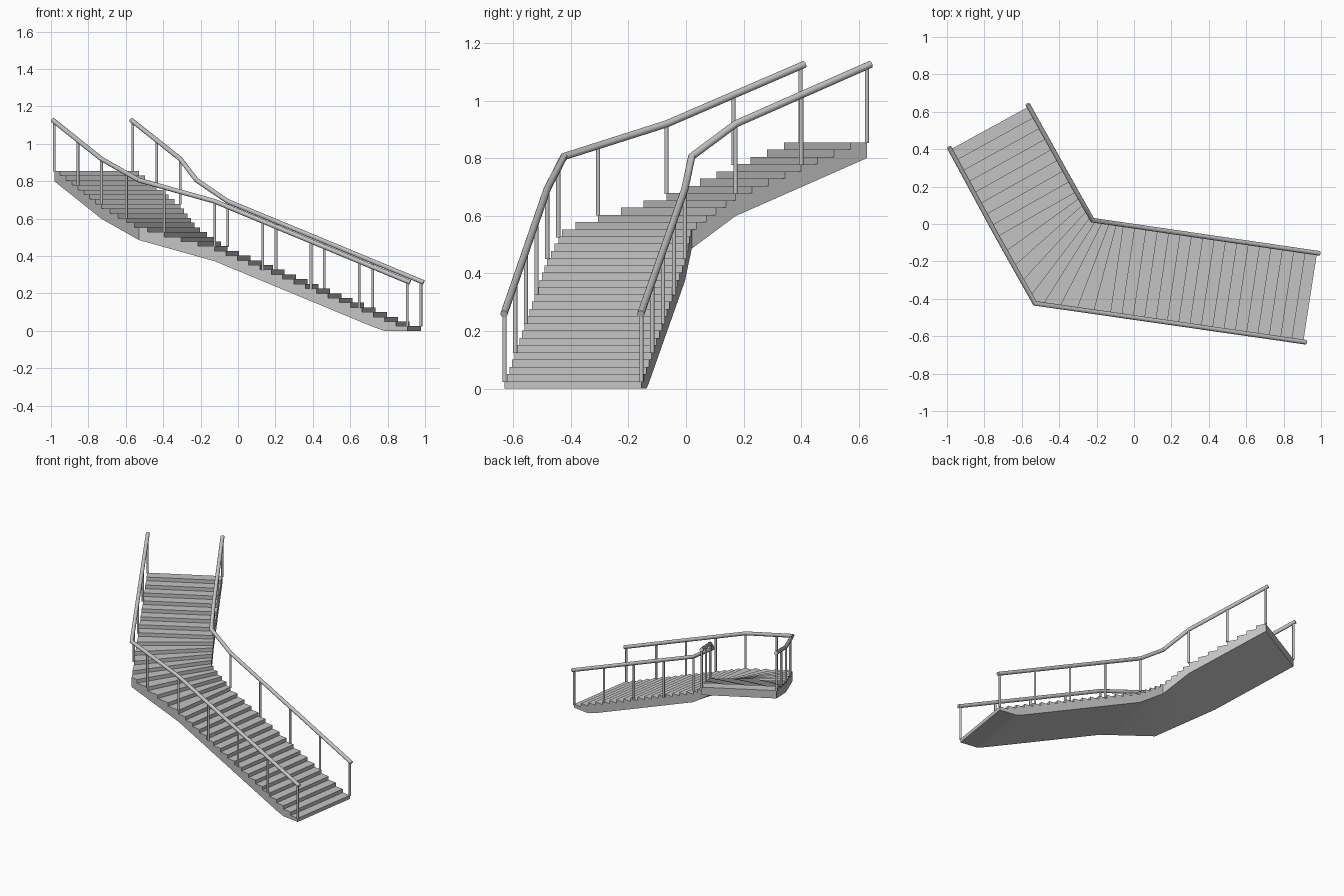
import bpy, bmesh, math
from mathutils import Vector

if "Cube" in bpy.data.objects:
    bpy.data.objects.remove(bpy.data.objects["Cube"])

STEPS = 34
RISE = 0.855 / STEPS
RAIL_H, SLAB_DROP = 0.24, 0.08
RAIL_R, POST_R = 0.0125, 0.0075

# Plan of both edges, keyed by step number: lower flight, winders, upper flight
KEYS = [0, 17, 21.5, 26, 34]
OUTER = [(0.905, -0.63), (-0.125, -0.482), (-0.53, -0.424), (-0.73, -0.068), (-0.982, 0.398)]
INNER = [(0.978, -0.155), (-0.055, -0.004), (-0.222, 0.02), (-0.308, 0.172), (-0.562, 0.628)]

grey = bpy.data.materials.new("light grey")
grey.diffuse_color = (0.55, 0.55, 0.55, 1)
grey.use_nodes = True
grey.node_tree.nodes["Principled BSDF"].inputs["Base Color"].default_value = grey.diffuse_color


def plan(edge, s):
    """Point on an edge at step number s."""
    for i in range(len(KEYS) - 1):
        if s <= KEYS[i + 1]:
            t = (s - KEYS[i]) / (KEYS[i + 1] - KEYS[i])
            return Vector(edge[i]).lerp(Vector(edge[i + 1]), t)


def at(edge, s, z):
    p = plan(edge, s)
    return Vector((p.x, p.y, z))


def nosing(s):
    return RISE * (s + 1)


def under(s):
    return max(0.0, nosing(s) - SLAB_DROP)


def finish(bm, name, smooth=False):
    bmesh.ops.remove_doubles(bm, verts=bm.verts, dist=1e-5)
    bmesh.ops.recalc_face_normals(bm, faces=bm.faces)
    me = bpy.data.meshes.new(name)
    bm.to_mesh(me)
    bm.free()
    me.materials.append(grey)
    ob = bpy.data.objects.new(name, me)
    bpy.context.collection.objects.link(ob)
    if smooth:
        bpy.ops.object.select_all(action='DESELECT')
        ob.select_set(True)
        bpy.context.view_layer.objects.active = ob
        bpy.ops.object.shade_smooth_by_angle(angle=math.radians(35))
    return ob


def tube(bm, pts, r, sides):
    """Mitred round tube along a polyline."""
    dirs = [(b - a).normalized() for a, b in zip(pts, pts[1:])]
    d = dirs[0]
    u = d.orthogonal().normalized()
    v = d.cross(u)
    ring = [pts[0] + r * (math.cos(a) * u + math.sin(a) * v)
            for a in (2 * math.pi * k / sides for k in range(sides))]
    rings = [[bm.verts.new(p) for p in ring]]
    for i, d in enumerate(dirs):
        n = d if i == len(dirs) - 1 else (d + dirs[i + 1]).normalized()
        ring = [p + d * ((pts[i + 1] - p).dot(n) / d.dot(n)) for p in ring]
        rings.append([bm.verts.new(p) for p in ring])
    for a, b in zip(rings, rings[1:]):
        for k in range(sides):
            j = (k + 1) % sides
            bm.faces.new((a[k], a[j], b[j], b[k]))
    bm.faces.new(rings[0])
    bm.faces.new(rings[-1])


# Solid stair body: risers, treads, sides and sloping underside
bm = bmesh.new()


def face(points):
    bm.faces.new([bm.verts.new(p) for p in points])


for i in range(STEPS):
    z = RISE * (i + 1)
    ss = [i, i + 1]
    if i < 21.5 < i + 1:
        ss.insert(1, 21.5)
    face([at(OUTER, i, z - RISE), at(INNER, i, z - RISE), at(INNER, i, z), at(OUTER, i, z)])
    for a, b in zip(ss, ss[1:]):
        face([at(OUTER, a, z), at(INNER, a, z), at(INNER, b, z), at(OUTER, b, z)])
        face([at(OUTER, a, under(a)), at(OUTER, b, under(b)),
              at(INNER, b, under(b)), at(INNER, a, under(a))])
        for e in (OUTER, INNER):
            face([at(e, a, under(a)), at(e, b, under(b)), at(e, b, z), at(e, a, z)])
face([at(OUTER, STEPS, under(STEPS)), at(INNER, STEPS, under(STEPS)),
      at(INNER, STEPS, RISE * STEPS), at(OUTER, STEPS, RISE * STEPS)])
finish(bm, "stair_body")

# Handrails and posts along both edges
POSTS = [0, 4.25, 8.5, 12.75, 17, 26, 30, 34]
for name, edge, extra in (("outer", OUTER, [20, 23]), ("inner", INNER, [])):
    pts = [at(edge, s, nosing(s) + RAIL_H) for s in KEYS]
    pts[0] += (pts[0] - pts[1]).normalized() * 0.016
    pts[-1] += (pts[-1] - pts[-2]).normalized() * 0.016
    bm = bmesh.new()
    tube(bm, pts, RAIL_R, 16)
    finish(bm, name + "_handrail", True)

    bm = bmesh.new()
    for s in POSTS + extra:
        base = RISE * min(STEPS, math.floor(s) + 1) - 0.003
        tube(bm, [at(edge, s, base), at(edge, s, nosing(s) + RAIL_H)], POST_R, 12)
    finish(bm, name + "_posts", True)
